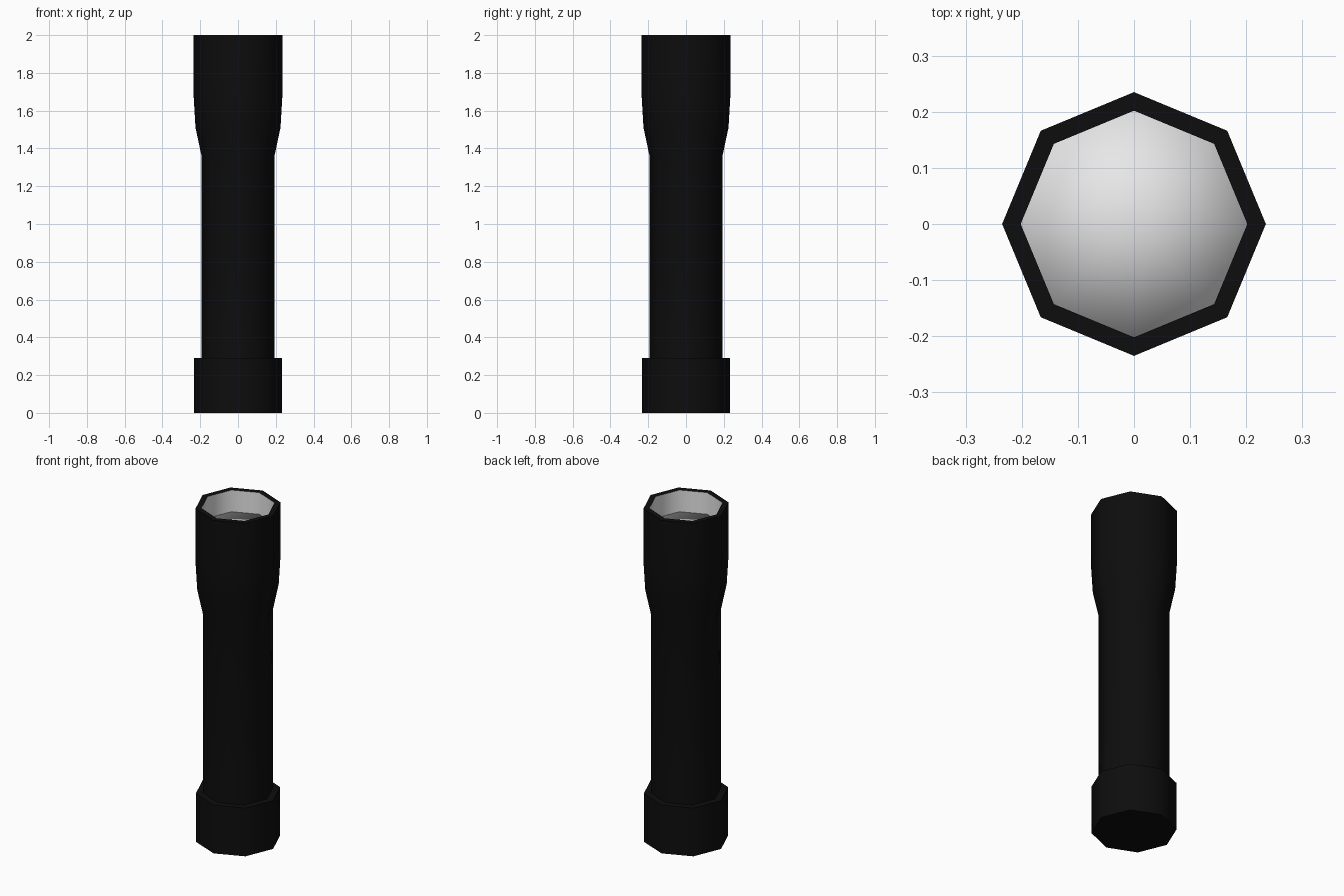
import bpy, bmesh, math

if "Cube" in bpy.data.objects:
    bpy.data.objects.remove(bpy.data.objects["Cube"])

SIDES = 8


def material(name, value):
    m = bpy.data.materials.new(name)
    m.diffuse_color = (value, value, value, 1)
    m.use_nodes = True
    m.node_tree.nodes["Principled BSDF"].inputs["Base Color"].default_value = m.diffuse_color
    return m


black = material("matte black", 0.004)
white = material("reflector white", 0.8)


def lathe(name, profile, mats, angle=None, inner_from=None):
    """Revolve (radius, z) points into an eight-sided part; radius 0 makes a pole."""
    bm = bmesh.new()
    rings = []
    for r, z in profile:
        if r == 0:
            rings.append([bm.verts.new((0, 0, z))] * SIDES)
        else:
            rings.append([bm.verts.new((r * math.cos(math.tau * i / SIDES),
                                        r * math.sin(math.tau * i / SIDES), z))
                          for i in range(SIDES)])
    for k in range(len(rings) - 1):
        a, b = rings[k], rings[k + 1]
        for i in range(SIDES):
            j = (i + 1) % SIDES
            verts = list(dict.fromkeys([a[i], a[j], b[j], b[i]]))
            f = bm.faces.new(verts)
            f.smooth = True
            # segments past the rim belong to the reflector
            if inner_from is not None and k >= inner_from:
                f.material_index = 1
    mesh = bpy.data.meshes.new(name)
    bm.to_mesh(mesh)
    bm.free()
    for m in mats:
        mesh.materials.append(m)
    ob = bpy.data.objects.new(name, mesh)
    bpy.context.collection.objects.link(ob)
    if angle:
        bpy.ops.object.select_all(action='DESELECT')
        ob.select_set(True)
        bpy.context.view_layer.objects.active = ob
        bpy.ops.object.shade_smooth_by_angle(angle=math.radians(angle))
    return ob


# Tail cap
lathe("tail_cap", [(0, 0), (0.233, 0), (0.233, 0.29), (0.19, 0.29)], [black], 50)

# Handle flaring into the head, then over the rim and down the inner wall
lathe("body_and_head",
      [(0.193, 0.28), (0.193, 1.36), (0.225, 1.51), (0.235, 1.68),
       (0.235, 2.0), (0.202, 2.0), (0.202, 1.87)],
      [black, white], 50, inner_from=5)

# Lens set inside the head, softly shaded across its edge
lathe("lens", [(0.202, 1.85), (0.202, 1.87), (0, 1.875)], [white])
